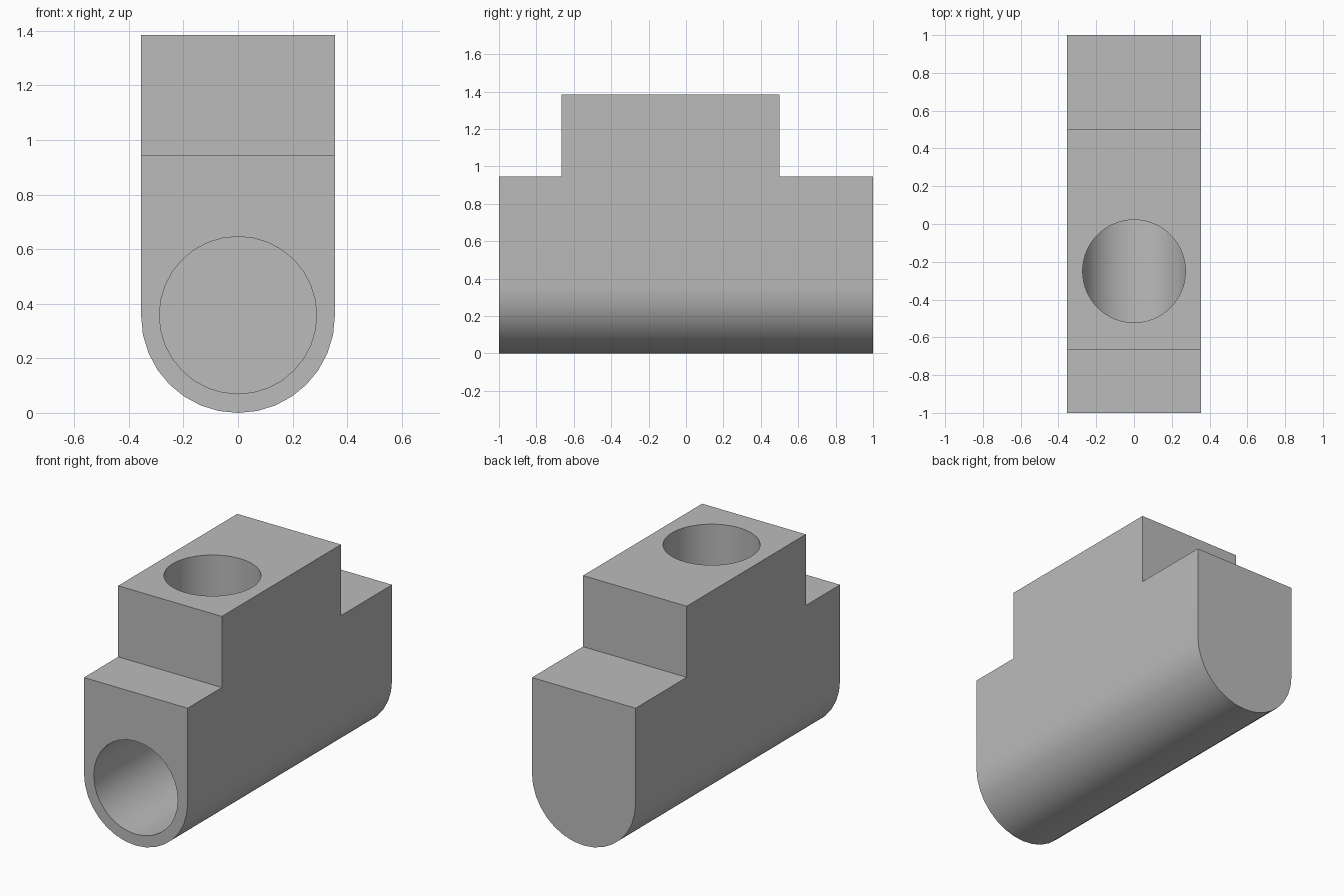
import bpy
import math
from mathutils import Matrix, Vector

if "Cube" in bpy.data.objects:
    bpy.data.objects.remove(bpy.data.objects["Cube"], do_unlink=True)

HALF_WIDTH = 0.355
TOP = 1.385
SHOULDER = 0.945

grey = bpy.data.materials.new("plain grey")
grey.use_nodes = True
colour = (0.5, 0.5, 0.5, 1)
grey.diffuse_color = colour
grey.node_tree.nodes["Principled BSDF"].inputs["Base Color"].default_value = colour


def prism(name, profile, start, end):
    """Join two copies of a closed 3D outline, shifted to start and end."""
    n = len(profile)
    verts = [Vector(p) + Vector(s) for s in (start, end) for p in profile]
    faces = [list(range(n))[::-1], list(range(n, 2 * n))]
    faces += [[i, (i + 1) % n, (i + 1) % n + n, i + n] for i in range(n)]
    mesh = bpy.data.meshes.new(name)
    mesh.from_pydata(verts, [], faces)
    mesh.materials.append(grey)
    obj = bpy.data.objects.new(name, mesh)
    bpy.context.collection.objects.link(obj)
    # make the normals point outwards
    bpy.context.view_layer.objects.active = obj
    bpy.ops.object.mode_set(mode='EDIT')
    bpy.ops.mesh.select_all(action='SELECT')
    bpy.ops.mesh.normals_make_consistent(inside=False)
    bpy.ops.object.mode_set(mode='OBJECT')
    return obj


def cut(target, cutter, operation):
    """Apply a boolean and discard the cutter."""
    cutter.hide_render = True
    mod = target.modifiers.new(cutter.name, 'BOOLEAN')
    mod.object = cutter
    mod.operation = operation
    mod.solver = 'EXACT'
    bpy.context.view_layer.objects.active = target
    bpy.ops.object.modifier_apply(modifier=mod.name)
    bpy.data.objects.remove(cutter, do_unlink=True)


def circle(radius, count=32):
    return [(radius * math.cos(a), radius * math.sin(a))
            for a in (2 * math.pi * i / count for i in range(count))]


# Body: U-shaped section running front to back
section = [(HALF_WIDTH, 0, TOP + 0.2), (-HALF_WIDTH, 0, TOP + 0.2)]
for i in range(17):
    a = math.pi + math.pi * i / 16
    section.append((HALF_WIDTH * math.cos(a), 0,
                    HALF_WIDTH + HALF_WIDTH * math.sin(a)))
body = prism("tee_body", section, (0, -1.2, 0), (0, 1.2, 0))

# Stepped side outline trims the ends and shoulders
steps = [(-1, -0.2), (1, -0.2), (1, SHOULDER), (0.5, SHOULDER),
         (0.5, TOP), (-0.665, TOP), (-0.665, SHOULDER), (-1, SHOULDER)]
outline = prism("step_outline", [(0, y, z) for y, z in steps],
                (-0.6, 0, 0), (0.6, 0, 0))
cut(body, outline, 'INTERSECT')

# Blind bore from the front, then the bore from the top that meets it
front_bore = prism("front_bore", [(x, 0, z + 0.358) for x, z in circle(0.288)],
                   (0, -1.2, 0), (0, 0.5, 0))
cut(body, front_bore, 'DIFFERENCE')
top_bore = prism("top_bore", [(x, y - 0.25, 0) for x, y in circle(0.272, 64)],
                 (0, 0, 0.36), (0, 0, TOP + 0.2))
cut(body, top_bore, 'DIFFERENCE')

# Smooth the curved walls and keep the edges crisp
bpy.ops.object.select_all(action='DESELECT')
body.select_set(True)
bpy.context.view_layer.objects.active = body
bpy.ops.object.shade_smooth_by_angle(angle=math.radians(30))
